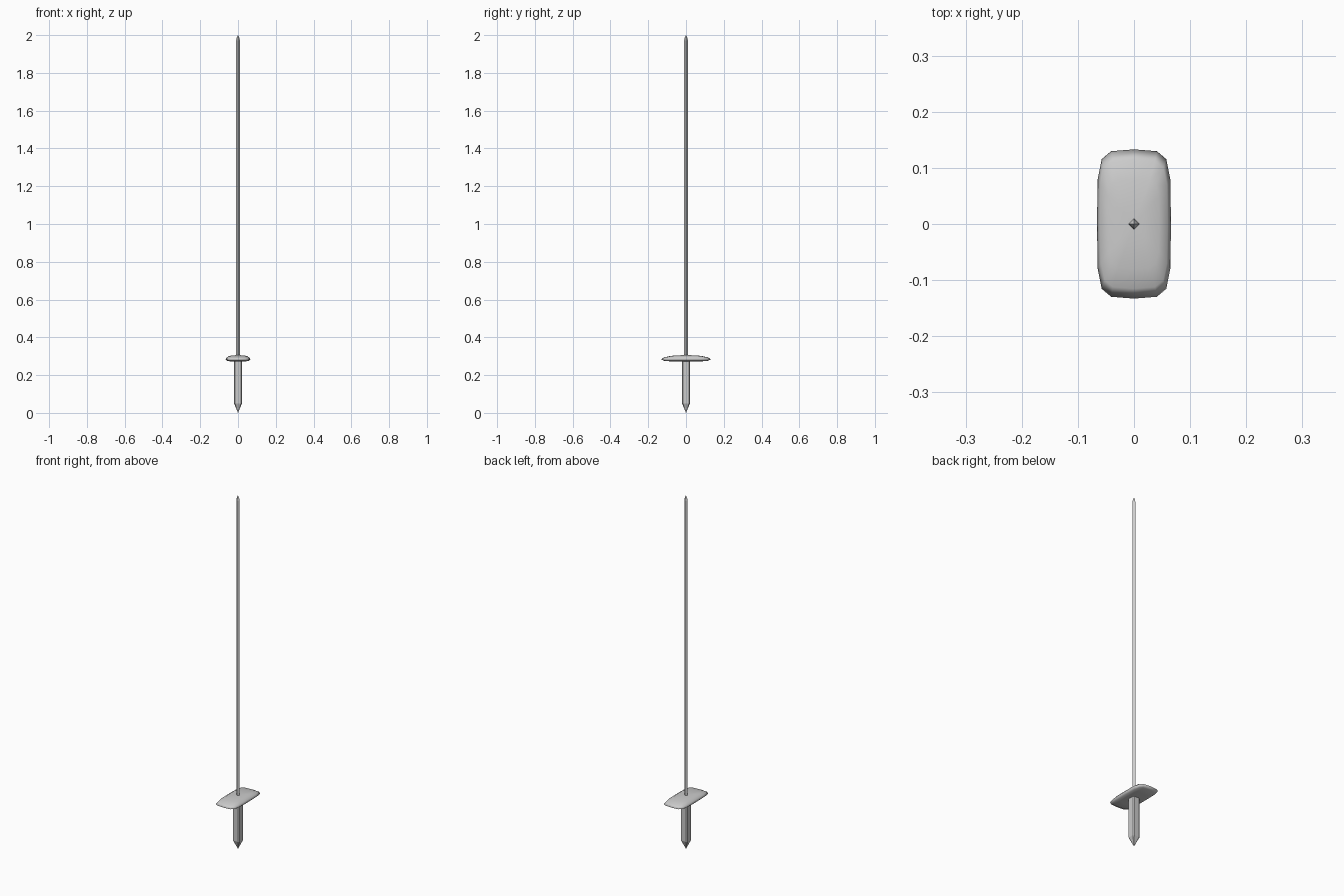
import bpy, bmesh

if "Cube" in bpy.data.objects:
    bpy.data.objects.remove(bpy.data.objects["Cube"])


def loft(name, rings, smooth=False):
    """Skin a stack of closed rings; a one-point ring makes a pointed end."""
    bm = bmesh.new()
    loops = [[bm.verts.new(p) for p in ring] for ring in rings]
    for a, b in zip(loops, loops[1:]):
        n = max(len(a), len(b))
        for i in range(n):
            j = (i + 1) % n
            if len(a) == 1:
                bm.faces.new((a[0], b[j], b[i]))
            elif len(b) == 1:
                bm.faces.new((a[i], a[j], b[0]))
            else:
                bm.faces.new((a[i], a[j], b[j], b[i]))
    if len(loops[0]) > 1:
        bm.faces.new(loops[0][::-1])
    if len(loops[-1]) > 1:
        bm.faces.new(loops[-1])
    bmesh.ops.recalc_face_normals(bm, faces=bm.faces)
    mesh = bpy.data.meshes.new(name)
    bm.to_mesh(mesh)
    bm.free()
    if smooth:
        for p in mesh.polygons:
            p.use_smooth = True
    obj = bpy.data.objects.new(name, mesh)
    bpy.context.collection.objects.link(obj)
    return obj


def ring(outline, sx, sy, z):
    return [(x * sx, y * sy, z) for x, y in outline]


def mirrored(quarter):
    """Complete a first-quadrant outline, counter-clockwise, on all four sides."""
    half = quarter + [(-x, y) for x, y in reversed(quarter) if x > 0]
    return half + [(x, -y) for x, y in reversed(half) if y > 0]


# Blade: thin diamond section with a short point
diamond = [(1, 0), (0, 1), (-1, 0), (0, -1)]
r = 0.0105
loft("blade", [ring(diamond, r, r, 0.28), ring(diamond, r, r, 1.97),
               ring(diamond, 0.007, 0.007, 1.987), [(0, 0, 2.0)]])

# Guard: pillow-shaped plate, longer front to back
plate = mirrored([(1, 0), (0.98, 0.60), (0.87, 0.87), (0.62, 0.975), (0, 1)])
loft("guard", [[(0, 0, 0.272)],
               ring(plate, 0.035, 0.070, 0.272),
               ring(plate, 0.056, 0.113, 0.275),
               ring(plate, 0.066, 0.133, 0.284),
               ring(plate, 0.060, 0.115, 0.294),
               ring(plate, 0.045, 0.080, 0.302),
               ring(plate, 0.020, 0.035, 0.305),
               [(0, 0, 0.306)]], smooth=True)

# Handle: square grip with narrow chamfers, ending in a pyramid
grip = mirrored([(1, 0.75), (0.75, 1)])
loft("handle", [[(0, 0, 0)], ring(grip, 0.021, 0.021, 0.05),
                ring(grip, 0.021, 0.021, 0.28)])
